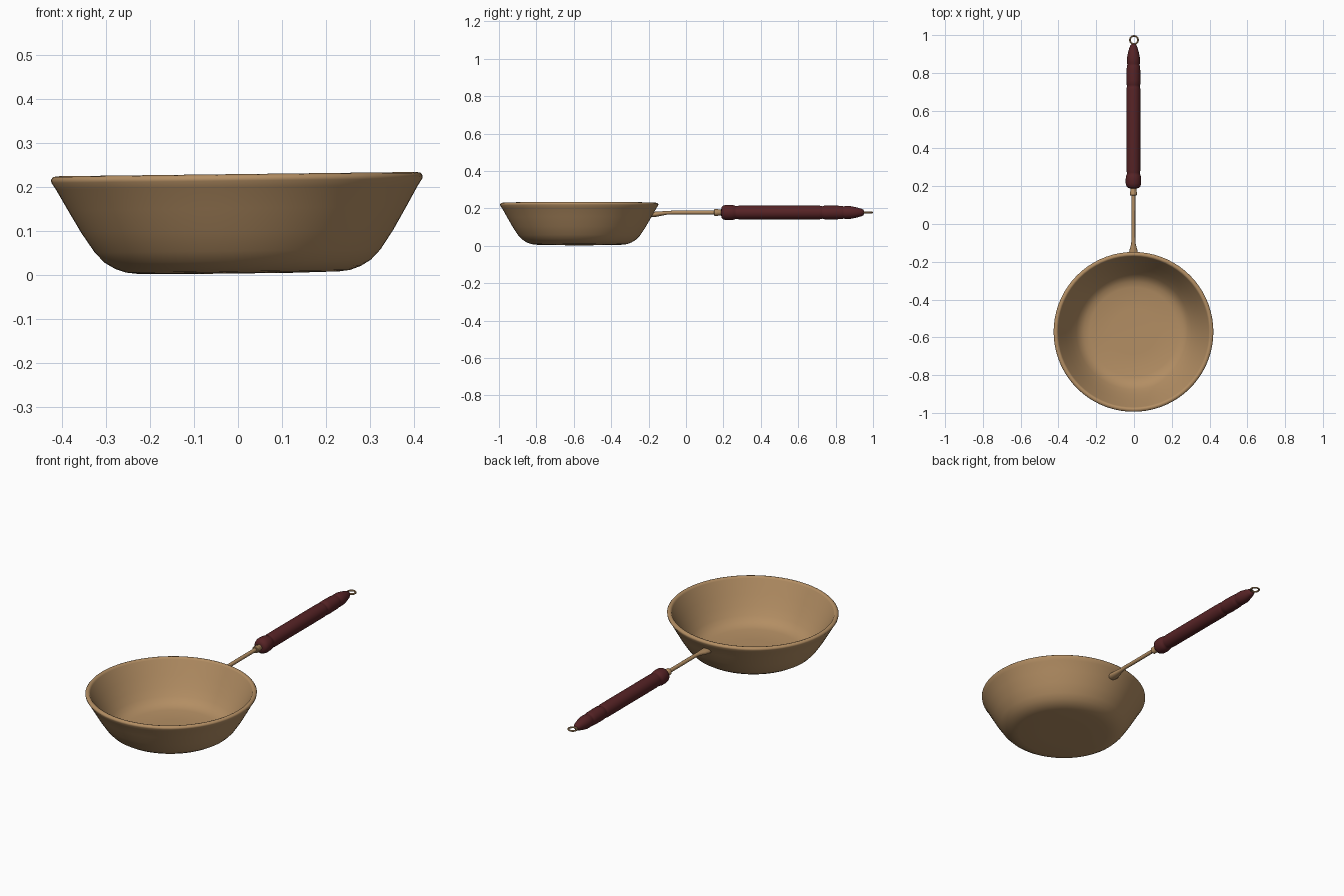
import bpy, bmesh, math
from mathutils import Vector, Matrix

if "Cube" in bpy.data.objects:
    bpy.data.objects.remove(bpy.data.objects["Cube"])


def material(name, rgb):
    m = bpy.data.materials.new(name)
    m.diffuse_color = (*rgb, 1)
    m.use_nodes = True
    m.node_tree.nodes["Principled BSDF"].inputs["Base Color"].default_value = m.diffuse_color
    return m


BRONZE = material("bronze", (0.45, 0.27, 0.125))
WOOD = material("dark_red_wood", (0.095, 0.017, 0.019))
HX, HZ = -0.003, 0.178  # handle axis


def finish(name, bm, mat, angle=40):
    bmesh.ops.recalc_face_normals(bm, faces=bm.faces)
    me = bpy.data.meshes.new(name)
    bm.to_mesh(me)
    bm.free()
    me.materials.append(mat)
    ob = bpy.data.objects.new(name, me)
    bpy.context.collection.objects.link(ob)
    bpy.ops.object.select_all(action='DESELECT')
    ob.select_set(True)
    bpy.context.view_layer.objects.active = ob
    bpy.ops.object.shade_smooth_by_angle(angle=math.radians(angle))
    return ob


def loft_y(name, sections, mat, n=24, angle=40):
    """Skin ellipses (y, centre z, half width, half height) along y."""
    bm = bmesh.new()
    rings = []
    for y, z, w, h in sections:
        rings.append([bm.verts.new((HX + w * math.cos(2 * math.pi * i / n), y,
                                    z + h * math.sin(2 * math.pi * i / n))) for i in range(n)])
    for a, b in zip(rings, rings[1:]):
        for i in range(n):
            j = (i + 1) % n
            bm.faces.new((a[i], a[j], b[j], b[i]))
    bm.faces.new(rings[0])
    bm.faces.new(rings[-1])
    return finish(name, bm, mat, angle)


# Bowl: spun outer wall, rounded rim, inner wall and floor
profile = [(0, 0.004), (0.12, 0.004), (0.23, 0.006), (0.255, 0.009), (0.28, 0.018), (0.303, 0.032),
           (0.325, 0.055), (0.355, 0.1), (0.385, 0.152), (0.412, 0.2), (0.422, 0.215),
           (0.423, 0.222), (0.418, 0.228), (0.41, 0.23), (0.403, 0.228), (0.399, 0.221),
           (0.388, 0.2), (0.361, 0.152), (0.332, 0.1), (0.305, 0.062), (0.288, 0.042),
           (0.265, 0.028), (0.235, 0.02), (0.12, 0.017), (0, 0.017)]
bm = bmesh.new()
vs = [bm.verts.new((r, 0, z)) for r, z in profile]
es = [bm.edges.new(p) for p in zip(vs, vs[1:])]
bmesh.ops.spin(bm, geom=vs + es, cent=(0, 0, 0), axis=(0, 0, 1),
               angle=2 * math.pi, steps=72, use_merge=True)
bmesh.ops.remove_doubles(bm, verts=bm.verts, dist=1e-4)
bowl = finish("pan_bowl", bm, BRONZE, 60)
bowl.location = (0, -0.571, 0.0)
bowl.rotation_euler = (0, -0.012, 0)  # slight handmade lean

# Rod with a flattened leaf-shaped end on the bowl wall
loft_y("handle_rod", [(-0.200, 0.162, 0.010, 0.008), (-0.185, 0.166, 0.022, 0.012),
                      (-0.165, 0.168, 0.026, 0.014), (-0.135, 0.172, 0.020, 0.012),
                      (-0.105, 0.176, 0.012, 0.010), (-0.07, HZ, 0.010, 0.010),
                      (0.17, HZ, 0.010, 0.010)], BRONZE, 16)

# Ferrule between rod and grip
loft_y("ferrule", [(0.150, HZ, 0.015, 0.015), (0.153, HZ, 0.018, 0.018),
                   (0.170, HZ, 0.018, 0.018), (0.175, HZ, 0.015, 0.015),
                   (0.205, HZ, 0.016, 0.016)], BRONZE)

# Turned wooden grip with collar bead and shallow grooves
grip = [(0.188, 0.016), (0.191, 0.028), (0.2, 0.037), (0.215, 0.041), (0.24, 0.041),
        (0.258, 0.038), (0.265, 0.034), (0.272, 0.035), (0.29, 0.037), (0.5, 0.037),
        (0.71, 0.037), (0.725, 0.035), (0.731, 0.033), (0.737, 0.036), (0.76, 0.037),
        (0.82, 0.036), (0.838, 0.034), (0.844, 0.032), (0.85, 0.034), (0.88, 0.034),
        (0.91, 0.028), (0.935, 0.021), (0.948, 0.015), (0.953, 0.007)]
loft_y("handle_grip", [(y, HZ, r, r) for y, r in grip], WOOD, 32, 50)

# Hanging ring at the end
bpy.ops.mesh.primitive_torus_add(major_radius=0.0215, minor_radius=0.0045, major_segments=32,
                                 minor_segments=10, location=(HX + 0.003, 0.974, HZ))
ring = bpy.context.object
ring.name = "hanging_ring"
ring.data.materials.append(BRONZE)
bpy.ops.object.shade_smooth_by_angle()
